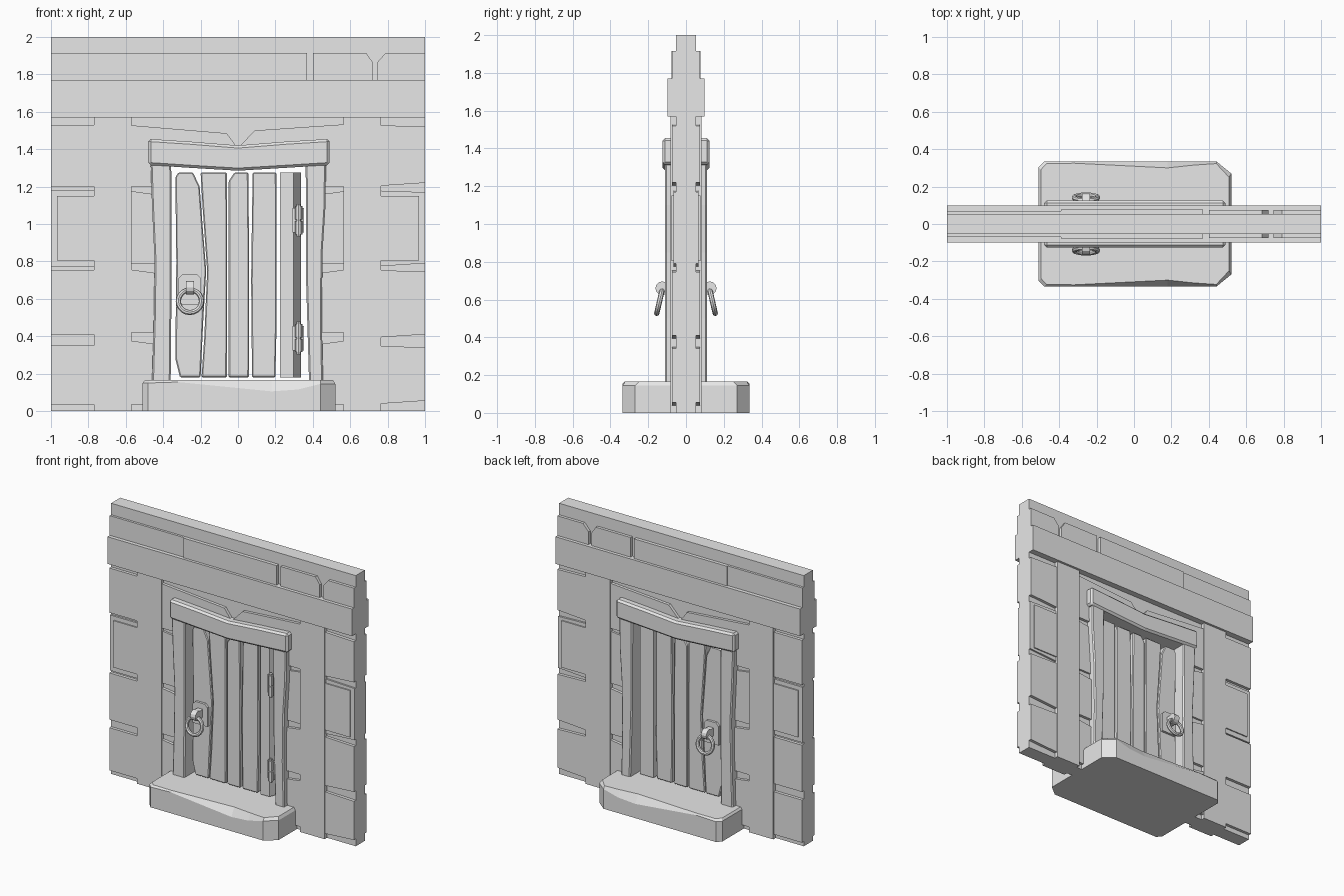
import bpy, bmesh, math
from mathutils import Matrix

old = bpy.data.objects.get("Cube")
if old:
    bpy.data.objects.remove(old, do_unlink=True)

stone = bpy.data.materials.new("plain_grey")
stone.use_nodes = True
GREY = (0.8, 0.8, 0.8, 1)
stone.diffuse_color = GREY
stone.node_tree.nodes["Principled BSDF"].inputs["Base Color"].default_value = GREY


def finish(name, bm, bevel=0):
    bmesh.ops.recalc_face_normals(bm, faces=bm.faces[:])
    mesh = bpy.data.meshes.new(name)
    bm.to_mesh(mesh)
    bm.free()
    mesh.materials.append(stone)
    ob = bpy.data.objects.new(name, mesh)
    bpy.context.collection.objects.link(ob)
    if bevel:
        mod = ob.modifiers.new("edge_bevel", 'BEVEL')
        mod.width = bevel
        mod.segments = 1
        mod.limit_method = 'ANGLE'
    return ob


def prism(name, pts, y0, y1, bevel=0):
    """Outline in the x-z plane, extruded from y0 to y1."""
    bm = bmesh.new()
    face = bm.faces.new([bm.verts.new((x, y0, z)) for x, z in pts])
    out = bmesh.ops.extrude_face_region(bm, geom=[face])
    for v in out["geom"]:
        if isinstance(v, bmesh.types.BMVert):
            v.co.y = y1
    return finish(name, bm, bevel)


def slab(name, pts, half, bevel=0):
    return prism(name, pts, -half, half, bevel)


def rect(x0, x1, z0, z1):
    return [(x0, z0), (x1, z0), (x1, z1), (x0, z1)]


# Wall core with the doorway left open
slab("wall_core", [(-1, 0), (-.4, 0), (-.4, 1.35), (.4, 1.35), (.4, 0),
                   (1, 0), (1, 2), (-1, 2)], .053)

# Timber beam and columns
slab("cross_beam", rect(-1, 1, 1.57, 1.77), .098)
slab("column_right", rect(-.77, -.57, 0, 1.58), .081)
slab("column_left", rect(.565, .765, 0, 1.58), .081)

# Top course of stones
slab("top_stone_1", rect(-1, -.39, 1.76, 1.915), .070)
slab("top_stone_2", rect(-.39, .37, 1.76, 1.915), .078)
slab("top_stone_3", [(.4, 1.76), (.72, 1.76), (.72, 1.865), (.685, 1.915), (.4, 1.915)], .074)
slab("top_stone_4", [(.745, 1.76), (1, 1.76), (1, 1.915), (.79, 1.915), (.745, 1.865)], .074)

# Side stones outside the columns
for side, s in (("right", -1), ("left", 1)):
    tilt = .02 if s > 0 else 0
    courses = [(.035, .35, .075), (.41 - tilt, .755, .075),
               (.77, 1.18, .067), (1.2, 1.53, .075)]
    for i, (z0, z1, half) in enumerate(courses):
        slab(f"side_stone_{side}_{i}", [(s * .7, z0), (s, z0 + tilt), (s, z1 - tilt / 2), (s * .7, z1)], half)
    slab(f"raised_panel_{side}", rect(*sorted((s * .7, s * .967)), .805, 1.15), .076)

# Narrow stones between the columns and the door frame
for side, s in (("right", -1), ("left", 1)):
    for i, (z0, z1, half) in enumerate([(.035, .37, .074), (.42, .75, .074), (.79, 1.17, .067)]):
        slab(f"jamb_stone_{side}_{i}", [(s * .42, z0), (s * .6, z0), (s * .6, z1 + .01), (s * .42, z1 - .015)], half)

# Stones over the door, split by a notch
slab("over_door_stone_right", [(-.6, 1.53), (-.06, 1.485), (-.012, 1.42), (-.012, 1.34),
                               (-.42, 1.34), (-.42, 1.2), (-.6, 1.2)], .074)
slab("over_door_stone_left", [(.6, 1.535), (.09, 1.5), (.012, 1.42), (.012, 1.34),
                              (.42, 1.34), (.42, 1.2), (.6, 1.2)], .074)

# Door frame
slab("frame_post_right", [(-.46, .15), (-.36, .15), (-.355, .7), (-.357, 1.32),
                          (-.467, 1.32), (-.46, 1.1), (-.446, .8), (-.45, .5)], .112, .008)
slab("frame_post_left", [(.38, .15), (.455, .15), (.448, .5), (.452, .85), (.468, 1.1),
                         (.47, 1.32), (.362, 1.32), (.364, .7)], .112, .008)
slab("lintel", [(-.48, 1.315), (-.25, 1.3), (0, 1.285), (.25, 1.3), (.49, 1.315),
                (.49, 1.455), (.25, 1.44), (0, 1.42), (-.25, 1.44), (-.48, 1.455)], .125, .014)

# Door planks
planks = [
    [(-.31, .18), (-.2, .18), (-.185, .5), (-.17, .75), (-.19, 1), (-.205, 1.2), (-.24, 1.275),
     (-.32, 1.275), (-.335, 1.25), (-.33, .8), (-.335, .28)],
    [(-.195, .18), (-.06, .18), (-.058, .7), (-.06, 1.275), (-.2, 1.275), (-.19, 1.1),
     (-.165, .75), (-.18, .4)],
    [(-.05, .18), (.058, .18), (.06, .8), (.055, 1.275), (-.02, 1.275), (-.05, 1.23)],
    [(.075, .18), (.2, .18), (.207, .5), (.205, 1.275), (.078, 1.275), (.07, .7)],
]
for i, pts in enumerate(planks):
    slab(f"door_plank_{i + 1}", pts, .058, .006)

# Hinge plank has a long slanted edge
bm = bmesh.new()
face = bm.faces.new([bm.verts.new((x, y, .18)) for x, y in
                     [(.225, -.058), (.297, -.058), (.337, .04), (.337, .058), (.225, .058)]])
out = bmesh.ops.extrude_face_region(bm, geom=[face])
bmesh.ops.translate(bm, vec=(0, 0, 1.095), verts=[v for v in out["geom"] if isinstance(v, bmesh.types.BMVert)])
finish("hinge_plank", bm)

# Hinges
for name, z in (("lower", .39), ("upper", 1.02)):
    prism(f"{name}_hinge_leaf", rect(.292, .352, z - .065, z + .065), -.075, -.055)
    for part, z0, z1, r in (("pin", -.088, .088, .012), ("bottom_barrel", -.075, -.004, .02),
                            ("top_barrel", .004, .075, .02)):
        bm = bmesh.new()
        bmesh.ops.create_cone(bm, cap_ends=True, segments=8, radius1=r, radius2=r, depth=z1 - z0,
                              matrix=Matrix.Translation((.324, -.08, z + (z0 + z1) / 2)))
        finish(f"{name}_hinge_{part}", bm)

# Ring handles on both faces of the door
for side, s in (("front", -1), ("back", 1)):
    prism(f"{side}_handle_plate", [(-.318, .57), (-.198, .57), (-.198, .71), (-.22, .732),
                                   (-.296, .732), (-.318, .71)], s * .05, s * .075)
    prism(f"{side}_handle_stem", rect(-.278, -.236, .63, .69), s * .06, s * .13)
    bm = bmesh.new()
    bmesh.ops.create_cone(bm, cap_ends=True, segments=12, radius1=.036, radius2=.036, depth=.042,
                          matrix=Matrix.Translation((-.257, s * .126, .66)) @ Matrix.Rotation(math.pi / 2, 4, 'Y'))
    finish(f"{side}_handle_staple", bm)
    bpy.ops.mesh.primitive_torus_add(major_segments=20, minor_segments=8, major_radius=.062, minor_radius=.014,
                                     location=(-.257, s * .141, .587),
                                     rotation=(math.pi / 2 + s * math.radians(13), 0, 0))
    ring = bpy.context.object
    ring.name = f"{side}_handle_ring"
    ring.data.materials.append(stone)
    bpy.ops.object.shade_smooth_by_angle()

# Worn doorstep: plan point, shoulder height, top inset
edge = [(-.51, -.305, .15, .015), (-.48, -.335, .15, .012), (-.32, -.335, .155, .01),
        (.18, -.335, .105, .035), (.32, -.335, .115, .02), (.44, -.335, .145, .012), (.52, -.27, .145, .02)]
edge += [(x, -y, z, i) for x, y, z, i in reversed(edge)]
bm = bmesh.new()
rings = [[bm.verts.new((x, y, 0)) for x, y, z, i in edge],
         [bm.verts.new((x, y, z)) for x, y, z, i in edge],
         [bm.verts.new((x - math.copysign(.012, x) if abs(x) > .45 else x,
                        y - math.copysign(i, y), .165)) for x, y, z, i in edge]]
for low, high in zip(rings, rings[1:]):
    for k in range(len(edge)):
        n = (k + 1) % len(edge)
        bm.faces.new((low[k], low[n], high[n], high[k]))
bm.faces.new(rings[0])
bm.faces.new(rings[-1])
finish("doorstep", bm)
